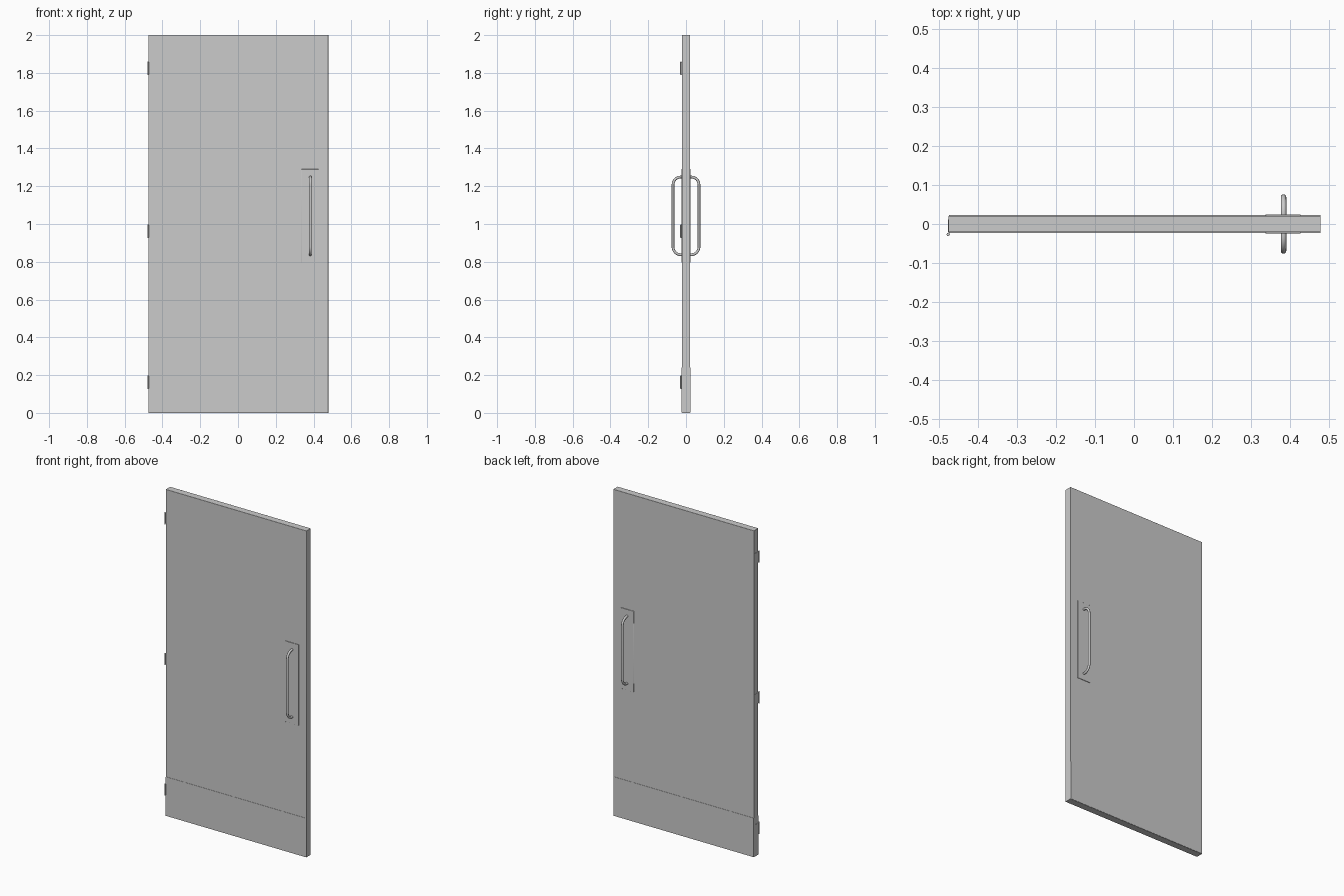
import bpy
import math

if "Cube" in bpy.data.objects:
    bpy.data.objects.remove(bpy.data.objects["Cube"])

HALF_T = 0.021  # half the door thickness


def finish(ob, name):
    ob.name = name
    bpy.ops.object.select_all(action='DESELECT')
    ob.select_set(True)
    bpy.context.view_layer.objects.active = ob
    bpy.ops.object.shade_smooth_by_angle(angle=math.radians(35))
    return ob


def box(name, x, y, z, bevel=0.0):
    """Box from (min, max) ranges on each axis."""
    bpy.ops.mesh.primitive_cube_add(size=1, location=[sum(r) / 2 for r in (x, y, z)])
    ob = bpy.context.object
    ob.scale = [r[1] - r[0] for r in (x, y, z)]
    bpy.ops.object.transform_apply(location=False, scale=True)
    if bevel:
        m = ob.modifiers.new("edge", 'BEVEL')
        m.width, m.segments = bevel, 2
    return finish(ob, name)


def cylinder(name, r, loc, h):
    bpy.ops.mesh.primitive_cylinder_add(vertices=20, radius=r, depth=h, location=loc)
    return finish(bpy.context.object, name)


def pull_handle(name, side):
    """Tube bent into a D shape, standing off the door face."""
    x, z0, z1, y0, y1, r = 0.383, 0.837, 1.249, HALF_T, 0.069, 0.042
    pts = [(y0, z0)]
    for cz, start in ((z0 + r, -90), (z1 - r, 0)):
        for i in range(9):
            a = math.radians(start + i * 90 / 8)
            pts.append((y1 - r + r * math.cos(a), cz + r * math.sin(a)))
    pts.append((y0, z1))
    cu = bpy.data.curves.new(name, 'CURVE')
    cu.dimensions = '3D'
    cu.bevel_depth, cu.bevel_resolution = 0.007, 4
    cu.use_fill_caps = True
    sp = cu.splines.new('POLY')
    sp.points.add(len(pts) - 1)
    for p, (y, z) in zip(sp.points, pts):
        p.co = (x, side * y, z, 1)
    sp.use_smooth = True
    ob = bpy.data.objects.new(name, cu)
    bpy.context.collection.objects.link(ob)
    bpy.ops.object.select_all(action='DESELECT')
    ob.select_set(True)
    bpy.context.view_layer.objects.active = ob
    bpy.ops.object.convert(target='MESH')
    finish(bpy.context.object, name)


# Door leaf
box("door_panel", (-0.475, 0.478), (-HALF_T, HALF_T), (0, 2), 0.001)

# Kick plates, handle plates and pulls on both faces
for side, label in ((-1, "front"), (1, "back")):
    def face(d):
        return tuple(sorted((side * (HALF_T - 0.001), side * (HALF_T + d))))
    box(label + "_kick_plate", (-0.474, 0.477), face(0.0015), (0.001, 0.24))
    box(label + "_handle_plate", (0.337, 0.427), face(0.003), (0.795, 1.29), 0.0008)
    pull_handle(label + "_pull_handle", side)

# Hinges: barrel with pin caps and a thin leaf on the door edge
for i, z in enumerate((0.163, 0.962, 1.825)):
    n = "hinge_%d_" % (i + 1)
    cylinder(n + "barrel", 0.0042, (-0.4758, -0.0268, z), 0.066)
    for s in (-1, 1):
        cylinder(n + "pin_cap", 0.0032, (-0.4758, -0.0268, z + s * 0.0345), 0.003)
    box(n + "leaf", (-0.4765, -0.4745), (-0.026, 0.012), (z - 0.033, z + 0.033))
